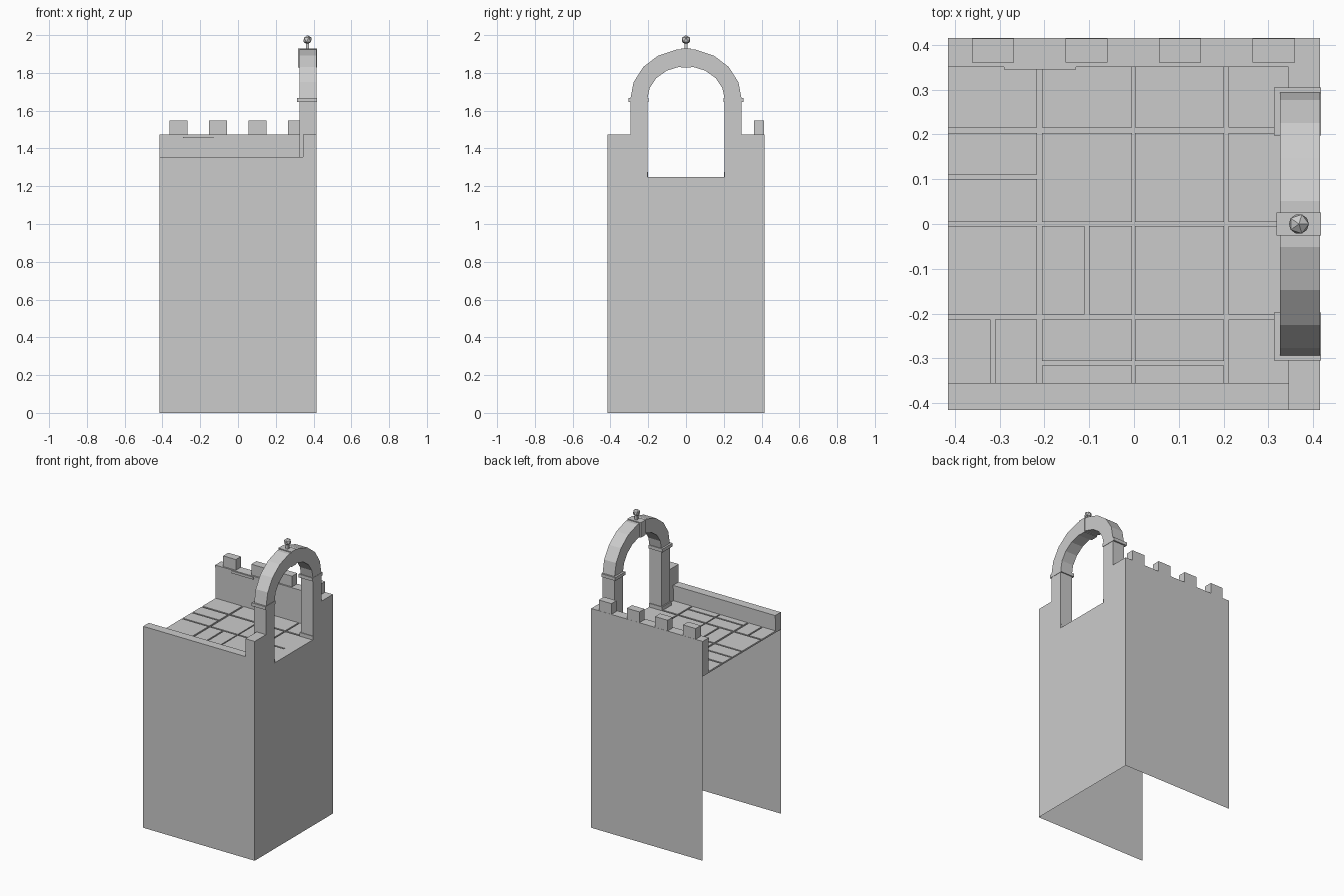
import bpy, bmesh
from math import sin, cos, radians
from mathutils import Matrix, Vector

if "Cube" in bpy.data.objects:
    bpy.data.objects.remove(bpy.data.objects["Cube"])

stone = bpy.data.materials.new("grey stone")
stone.use_nodes = True
grey = (0.6, 0.6, 0.6, 1)
stone.diffuse_color = grey
stone.node_tree.nodes["Principled BSDF"].inputs["Base Color"].default_value = grey

E = 0.415        # half width of the tower
FLOOR = 1.25     # walking surface
WALL = 1.475     # top of the high walls
LOW = 1.355      # top of the low front parapet
SPRING = 1.66    # height where the arch starts


def finish(name, bm):
    mesh = bpy.data.meshes.new(name)
    bm.to_mesh(mesh)
    bm.free()
    mesh.materials.append(stone)
    obj = bpy.data.objects.new(name, mesh)
    bpy.context.collection.objects.link(obj)
    return obj


def add_box(bm, x, y, z, skip=()):
    """Box between limits; skip lists the directions left open."""
    size = Vector((x[1] - x[0], y[1] - y[0], z[1] - z[0]))
    mid = Vector((sum(x), sum(y), sum(z))) / 2
    made = bmesh.ops.create_cube(bm, size=1, matrix=Matrix.Translation(mid) @ Matrix.Diagonal(size).to_4x4())
    faces = {f for v in made["verts"] for f in v.link_faces}
    for f in faces:
        f.normal_update()
    gone = [f for f in faces if any(f.normal.dot(Vector(d)) > 0.9 for d in skip)]
    bmesh.ops.delete(bm, geom=gone, context="FACES")


def box(name, x, y, z, skip=()):
    bm = bmesh.new()
    add_box(bm, x, y, z, skip)
    return finish(name, bm)


def arc(width, height):
    """Horseshoe outline from right foot over the top to left foot."""
    pts = [(width * cos(radians(a)), SPRING + height * sin(radians(a))) for a in range(0, 181, 20)]
    return pts


def loop(bm, pts, x):
    verts = [bm.verts.new((x, y, z)) for y, z in pts]
    return verts


FRONT, BACK, RIGHT, DOWN = (0, -1, 0), (0, 1, 0), (1, 0, 0), (0, 0, -1)

# Front and back wall sheets
for name, y, top in (("front_wall", -E, LOW), ("back_wall", E, WALL)):
    bm = bmesh.new()
    corners = [(-E, 0), (E, 0), (E, top), (-E, top)]
    face = bm.faces.new([bm.verts.new((px, y, pz)) for px, pz in corners])
    if y > 0:
        face.normal_flip()
    finish(name, bm)

# Right wall sheet with the arched opening
OUT, IN = 0.295, 0.205
outer = arc(OUT, 0.267)
inner = arc(IN, 0.175)
outline = [(-E, 0), (E, 0), (E, WALL), (OUT, WALL)] + outer + [(-OUT, WALL), (-E, WALL)]
hole = [(IN, FLOOR)] + inner + [(-IN, FLOOR)]
bm = bmesh.new()
for pts in (outline, hole):
    vs = loop(bm, pts, E)
    for a, b in zip(vs, vs[1:] + vs[:1]):
        bm.edges.new((a, b))
bmesh.ops.triangle_fill(bm, edges=bm.edges[:], use_beauty=True, normal=RIGHT)
for f in bm.faces:
    f.normal_update()
    if f.normal.x < 0:
        f.normal_flip()
finish("right_wall", bm)

# Archway depth: inner face, outer top and soffit
AX = 0.326
bm = bmesh.new()
rim = [(OUT, FLOOR)] + outer + [(-OUT, FLOOR)]
o_in, o_out = loop(bm, rim, AX), loop(bm, rim, E)
i_in, i_out = loop(bm, hole, AX), loop(bm, hole, E)
for k in range(len(rim) - 1):
    bm.faces.new((o_in[k], o_in[k + 1], i_in[k + 1], i_in[k]))
    bm.faces.new((o_in[k], o_out[k], o_out[k + 1], o_in[k + 1]))
    bm.faces.new((i_in[k], i_in[k + 1], i_out[k + 1], i_out[k]))
bmesh.ops.recalc_face_normals(bm, faces=bm.faces[:])
finish("archway", bm)

# Capitals, pillar bases and side parapets
for side, s in (("front", -1), ("back", 1)):
    def span(a, b):
        return tuple(sorted((s * a, s * b)))
    box(side + "_capital", (0.313, E + 0.002), span(0.198, 0.305), (1.645, 1.667))
    box(side + "_pillar_base", (0.318, E), span(0.2, 0.3), (FLOOR, 1.275), [RIGHT])
    box(side + "_side_parapet", (0.345, E), span(OUT, E), (FLOOR, WALL), [RIGHT, DOWN, (0, s, 0)])
box("corner_front_face", (0.345, E), (-E, -E + 0.001), (LOW, WALL), [RIGHT, DOWN])

# Keystone and finial
box("keystone", (0.318, E + 0.002), (-0.026, 0.026), (1.828, 1.929))
box("finial_stem", (0.36, 0.376), (-0.008, 0.008), (1.925, 1.96))
bm = bmesh.new()
bmesh.ops.create_icosphere(bm, subdivisions=1, radius=0.025, matrix=Matrix.Translation((0.368, 0, 1.975)))
finish("finial", bm)

# Parapets with slightly overhanging copings
box("front_parapet", (-E, 0.345), (-E, -0.36), (1.24, 1.335), [FRONT, DOWN])
box("front_coping", (-E, 0.345), (-E, -0.355), (1.335, LOW), [FRONT])
box("back_parapet", (-E, E), (0.355, E), (1.24, 1.46), [BACK, DOWN, RIGHT])
box("back_coping", (-E, E), (0.35, E), (1.46, WALL), [BACK, RIGHT])
box("coping_block", (-0.29, -0.13), (0.345, 0.36), (1.455, 1.472))

# Merlons
for k in range(4):
    x = -0.315 + k * 0.209
    box(f"merlon_{k + 1}", (x - 0.047, x + 0.047), (0.36, E - 0.001), (WALL, 1.547), [DOWN])

# Floor bed, sill and raised paving slabs
box("floor_bed", (-E, E), (-E, E), (1.239, 1.242), [RIGHT, FRONT, BACK])
box("door_sill", (0.345, E), (-0.21, 0.21), (1.24, FLOOR), [RIGHT, DOWN])
cols = [(-E, -0.217), (-0.205, -0.005), (0.002, 0.201), (0.211, 0.345)]
rows = [(0.215, 0.355), (0.005, 0.203), (-0.202, -0.005), (-0.36, -0.213)]
# (column, row): axis and place of the joint that splits the slab
splits = {(0, 1): ("y", 0.105), (1, 2): ("x", -0.106), (0, 3): ("x", -0.315),
          (1, 3): ("y", -0.311), (2, 3): ("y", -0.311)}
J = 0.005
bm = bmesh.new()
for c, x in enumerate(cols):
    for r, y in enumerate(rows):
        axis, at = splits.get((c, r), (None, 0))
        xs = [(x[0], at - J), (at + J, x[1])] if axis == "x" else [x]
        ys = [(y[0], at - J), (at + J, y[1])] if axis == "y" else [y]
        for sx in xs:
            for sy in ys:
                add_box(bm, sx, sy, (1.241, FLOOR), [DOWN])
finish("paving_slabs", bm)
